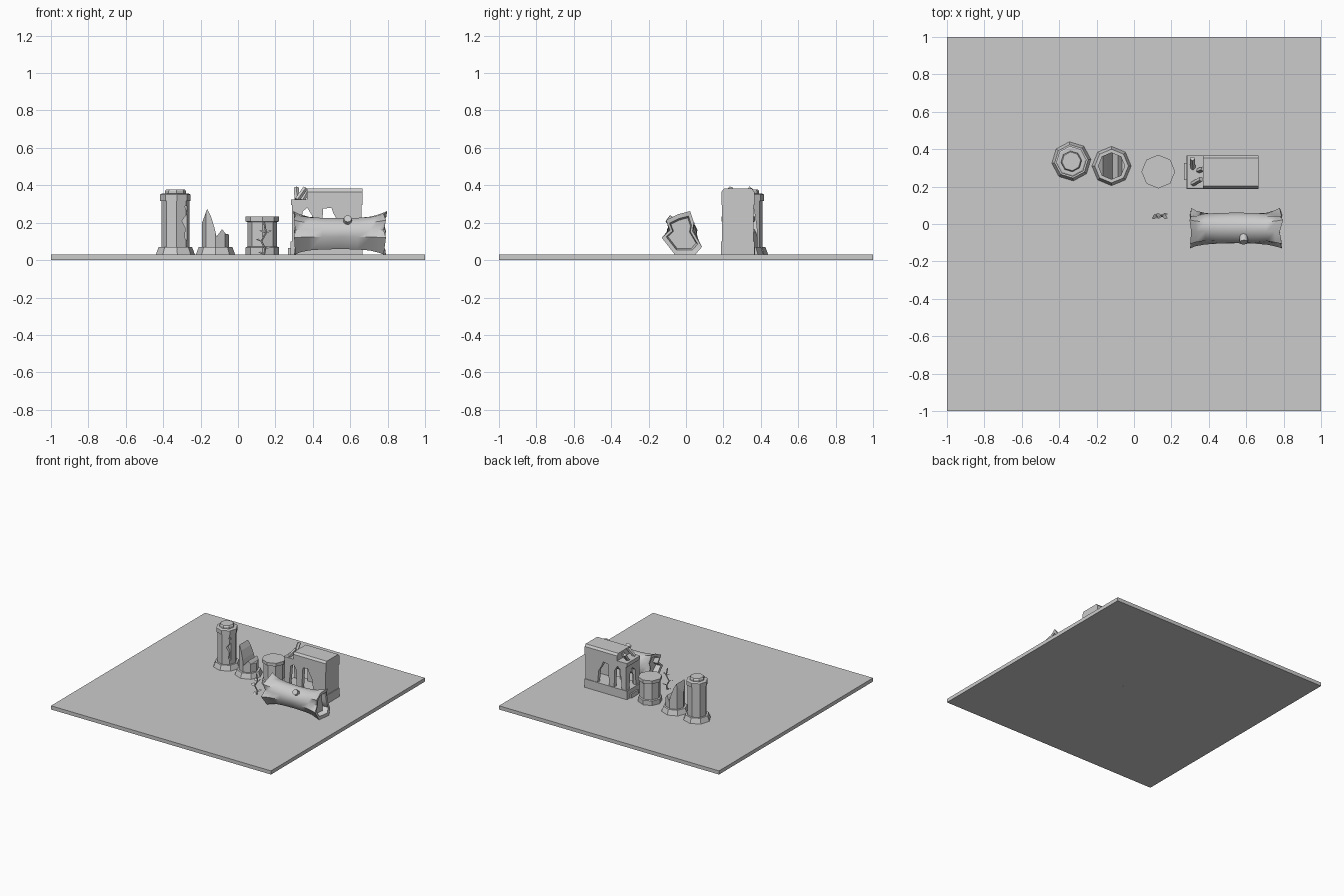
import bpy, bmesh, math
from mathutils import Vector, Matrix

if "Cube" in bpy.data.objects:
    bpy.data.objects.remove(bpy.data.objects["Cube"])

def finish(name, bm):
    bmesh.ops.recalc_face_normals(bm, faces=bm.faces)
    me = bpy.data.meshes.new(name)
    bm.to_mesh(me)
    bm.free()
    ob = bpy.data.objects.new(name, me)
    bpy.context.collection.objects.link(ob)
    return ob

def prism(name, pts, a, b, axis='y'):
    """Extrude a 2D outline (x,z along y, or y,z along x)."""
    bm = bmesh.new()
    at = (lambda p, t: (p[0], t, p[1])) if axis == 'y' else (lambda p, t: (t, p[0], p[1]))
    f = bm.faces.new([bm.verts.new(at(p, a)) for p in pts])
    r = bmesh.ops.extrude_face_region(bm, geom=[f])
    d = Vector(at((0, 0), b - a))
    bmesh.ops.translate(bm, vec=d, verts=[v for v in r['geom'] if isinstance(v, bmesh.types.BMVert)])
    return finish(name, bm)

def box(name, x0, x1, y0, y1, z0, z1):
    return prism(name, [(x0, z0), (x1, z0), (x1, z1), (x0, z1)], y0, y1)

def octo(name, c, prof, turn=0.0):
    """Eight-sided lathe; prof is a list of (radius, z)."""
    bm = bmesh.new()
    rings = [[bm.verts.new((c[0] + r * math.cos(turn + k * math.pi / 4),
                            c[1] + r * math.sin(turn + k * math.pi / 4), z)) for k in range(8)]
             for r, z in prof]
    for p, q in zip(rings, rings[1:]):
        for k in range(8):
            bm.faces.new((p[k], p[(k + 1) % 8], q[(k + 1) % 8], q[k]))
    bm.faces.new(rings[0])
    bm.faces.new(rings[-1])
    return finish(name, bm)

def boolean(ob, cutter, op):
    m = ob.modifiers.new(op, 'BOOLEAN')
    m.operation, m.object, m.solver = op, cutter, 'EXACT'
    cutter.hide_render = True
    cutter.hide_set(True)

def rod(name, p, q, r, sides=6):
    p, q = Vector(p), Vector(q)
    bm = bmesh.new()
    m = Matrix.Translation((p + q) / 2) @ (q - p).to_track_quat('Z', 'Y').to_matrix().to_4x4()
    bmesh.ops.create_cone(bm, cap_ends=True, segments=sides, radius1=r, radius2=r,
                          depth=(q - p).length, matrix=m)
    return finish(name, bm)

# Ground slab
box("ground_slab", -1, 1, -1, 1, 0, 0.03)

# Tall cracked column
c1 = (-0.335, 0.335)
octo("tall_column_base", c1, [(0.105, 0.03), (0.09, 0.07)], 0.1)
shaft = octo("tall_column_shaft", c1, [(0.075, 0.065), (0.075, 0.315)], 0.1)
chip = prism("chip_cutter", [(-0.24, 0.29), (-0.285, 0.29), (-0.27, 0.25), (-0.30, 0.21), (-0.28, 0.17),
                             (-0.285, 0.12), (-0.265, 0.09), (-0.24, 0.09)], 0.2, 0.30)
boolean(shaft, chip, 'DIFFERENCE')
octo("tall_column_collar", c1, [(0.082, 0.315), (0.082, 0.35), (0.074, 0.355)], 0.1)
octo("tall_column_cap", c1, [(0.056, 0.35), (0.056, 0.37), (0.05, 0.378)], 0.1)

# Broken column with splintered shaft
c2 = (-0.12, 0.31)
octo("broken_column_base", c2, [(0.105, 0.03), (0.09, 0.07)])
stump = octo("broken_column_shaft", c2, [(0.073, 0.065), (0.073, 0.3)])
splinter = prism("splinter_shape", [(-0.22, 0.05), (-0.03, 0.05), (-0.03, 0.135), (-0.065, 0.14),
                                    (-0.085, 0.165), (-0.115, 0.125), (-0.125, 0.17), (-0.145, 0.235),
                                    (-0.165, 0.275), (-0.19, 0.205), (-0.22, 0.18)], 0.2, 0.42)
boolean(stump, splinter, 'INTERSECT')

# Short column
octo("short_column", (0.13, 0.28), [(0.09, 0.03), (0.09, 0.068), (0.079, 0.072), (0.079, 0.203),
                                    (0.09, 0.207), (0.09, 0.233)])

# Ruined building: plinth, step, pierced walls, roof and broken ledge
box("building_plinth", 0.28, 0.665, 0.187, 0.367, 0.03, 0.10)
box("building_step", 0.268, 0.285, 0.235, 0.325, 0.03, 0.065)
outline = [(0.29, 0.1), (0.29, 0.3), (0.66, 0.3), (0.66, 0.1), (0.55, 0.1), (0.54, 0.2), (0.51, 0.25),
           (0.50, 0.28), (0.455, 0.275), (0.445, 0.1), (0.40, 0.1), (0.395, 0.24), (0.37, 0.28),
           (0.345, 0.26), (0.33, 0.1)]
for side, y in (("front", 0.192), ("back", 0.332)):
    prism("building_wall_" + side, outline, y, y + 0.03)
box("building_wall_right", 0.63, 0.66, 0.2, 0.355, 0.1, 0.3)
prism("building_wall_left", [(0.2, 0.1), (0.2, 0.3), (0.355, 0.3), (0.355, 0.1), (0.32, 0.1), (0.31, 0.22),
                             (0.28, 0.26), (0.245, 0.23), (0.235, 0.1)], 0.29, 0.315, 'x')
prism("building_roof", [(0.19, 0.295), (0.365, 0.295), (0.365, 0.365), (0.352, 0.382), (0.203, 0.382),
                        (0.19, 0.365)], 0.37, 0.665, 'x')
box("building_ledge", 0.283, 0.375, 0.19, 0.365, 0.295, 0.325)

# Rubble on the ledge
for i, (p, q) in enumerate([((0.315, 0.30, 0.32), (0.312, 0.35, 0.385)), ((0.345, 0.285, 0.32), (0.37, 0.295, 0.365)),
                            ((0.315, 0.215, 0.322), (0.36, 0.24, 0.385))]):
    rod(f"rubble_{i}", p, q, 0.014, 5)

# Fallen hollow trunk: flared root section blended to a round middle
flare = [(-.107, .214), (-.043, .245), (.022, .262), (.043, .20), (.035, .155), (.085, .07),
         (.05, .03), (-.06, .03), (-.13, .12), (-.086, .16)]
cy, cz = -0.02, 0.14
bm = bmesh.new()
rings = []
stations = [(0.345, 0.7, 1), (0.305, 0.78, 1), (0.303, 1, 1), (0.33, 1, 0.6), (0.38, 1, 0.25), (0.45, 1, 0.08),
            (0.55, 1, 0), (0.64, 1, 0.08), (0.71, 1, 0.28), (0.755, 1, 0.65), (0.785, 1, 1.0), (0.782, 0.78, 1),
            (0.74, 0.7, 1)]
for x, s, w in stations:
    ring = []
    for k, (y, z) in enumerate(flare):
        a = math.atan2(z - cz, y - cy)
        ry, rz = cy + 0.084 * math.cos(a), cz + 0.086 * math.sin(a)
        jag = (0.012 if k == 2 else 0.006 * (-1) ** k) * w
        ring.append(bm.verts.new((x + (jag if x > 0.5 else -jag * 0.5),
                                  cy + s * (w * y + (1 - w) * ry - cy), cz + s * (w * z + (1 - w) * rz - cz))))
    rings.append(ring)
for p, q in zip(rings, rings[1:]):
    for k in range(10):
        bm.faces.new((p[k], p[(k + 1) % 10], q[(k + 1) % 10], q[k]))
bm.faces.new(rings[0])
bm.faces.new(rings[-1])
trunk = finish("fallen_trunk", bm)
stub = rod("trunk_branch_stub", (0.585, -0.05, 0.19), (0.587, -0.098, 0.222), 0.022, 8)
for ob in (trunk, stub):
    bpy.ops.object.select_all(action='DESELECT')
    ob.select_set(True)
    bpy.context.view_layer.objects.active = ob
    bpy.ops.object.shade_smooth_by_angle(angle=math.radians(50))

# Small twisted sapling in front of the short column
stem = [(0.135, 0.04, 0.0), (0.145, 0.045, 0.06), (0.125, 0.04, 0.10), (0.15, 0.042, 0.145), (0.14, 0.04, 0.2)]
for i, (p, q) in enumerate(zip(stem, stem[1:])):
    rod(f"sapling_stem_{i}", p, q, 0.005, 5)
for i, (p, dx, dy) in enumerate([(stem[1], 0.035, 0.01), (stem[2], -0.03, -0.01), (stem[3], 0.03, -0.012),
                                 (stem[3], -0.035, 0.012), (stem[0], -0.025, 0.01)]):
    bm = bmesh.new()
    z = p[2] + 0.03 * (i == 4)
    pts = [(p[0], p[1], z), (p[0] + dx * .5, p[1] + .015, z + .015), (p[0] + dx, p[1] + dy, z + .012),
           (p[0] + dx * .5, p[1] - .015, z + .003)]
    bm.faces.new([bm.verts.new(v) for v in pts])
    finish(f"sapling_leaf_{i}", bm)
